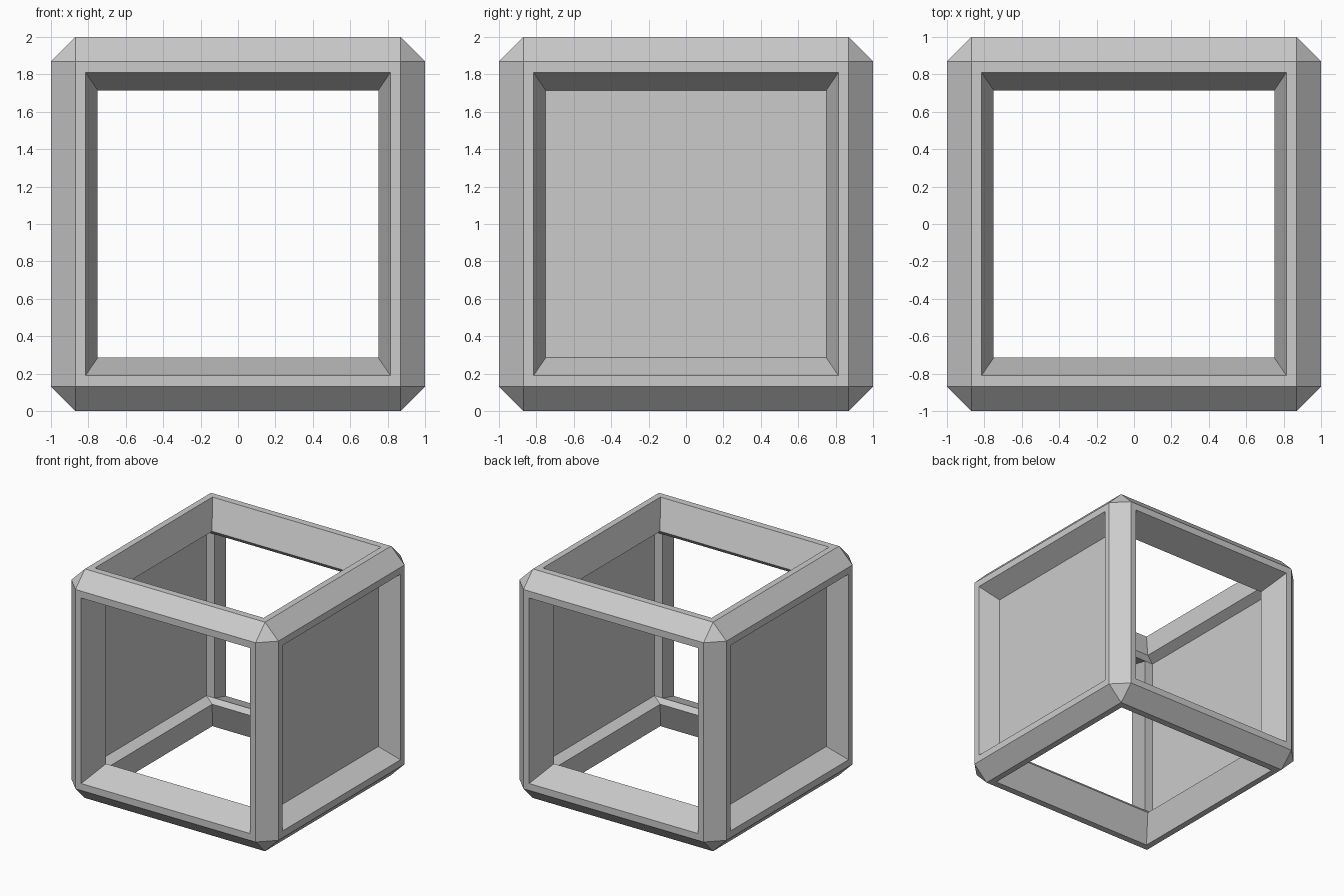
import bpy, bmesh
from itertools import product

if "Cube" in bpy.data.objects:
    bpy.data.objects.remove(bpy.data.objects["Cube"])

# Corner points in the positive octant, one per face axis (x, y, z)
RIM = [(1, .87, .87), (.87, 1, .87), (.87, .87, 1)]           # outer chamfer edge
LIP = [(1, .815, .81), (.815, 1, .81), (.815, .81, 1)]        # opening at the outer face
INNER = [(.83, .75, .715), (.75, .75, .715), (.75, .715, .755)]  # end of the tapered reveal
SIGNS = list(product((-1, 1), repeat=3))


def finish(bm, name):
    bmesh.ops.recalc_face_normals(bm, faces=bm.faces)
    me = bpy.data.meshes.new(name)
    bm.to_mesh(me)
    bm.free()
    ob = bpy.data.objects.new(name, me)
    ob.location.z = 1
    bpy.context.collection.objects.link(ob)
    return ob


def mirrored(bm, points):
    return {(i, s): bm.verts.new([p[n] * s[n] for n in range(3)])
            for i, p in enumerate(points) for s in SIGNS}


def around(axis, side):
    """Signs of the four corners of one cube face, in order."""
    out = []
    for a, b in ((-1, -1), (1, -1), (1, 1), (-1, 1)):
        s = [0, 0, 0]
        s[axis], s[(axis + 1) % 3], s[(axis + 2) % 3] = side, a, b
        out.append(tuple(s))
    return out


# Open cube frame with chamfered bars
bm = bmesh.new()
rim, lip, inner = (mirrored(bm, p) for p in (RIM, LIP, INNER))

# Flat borders and tapered reveals of the six openings
for axis, side in product(range(3), (-1, 1)):
    ring = around(axis, side)
    for outer_ring, inner_ring in ((rim, lip), (lip, inner)):
        for s, t in zip(ring, ring[1:] + ring[:1]):
            bm.faces.new((outer_ring[axis, s], outer_ring[axis, t],
                          inner_ring[axis, t], inner_ring[axis, s]))

# Chamfers along the twelve bars and at the eight corners, outside and inside
for shell in (rim, inner):
    for s in SIGNS:
        bm.faces.new([shell[i, s] for i in range(3)])
    for k in range(3):
        i, j = (k + 1) % 3, (k + 2) % 3
        for s in SIGNS:
            if s[k] < 0:
                t = tuple(1 if n == k else s[n] for n in range(3))
                bm.faces.new((shell[i, s], shell[j, s], shell[j, t], shell[i, t]))
finish(bm, "cube_frame")

# Thin recessed panels closing the left and right openings
for side, name in ((-1, "left_panel"), (1, "right_panel")):
    bm = bmesh.new()
    verts = [bm.verts.new([INNER[0][n] * s[n] for n in range(3)]) for s in around(0, side)]
    face = bm.faces.new(verts if side > 0 else verts[::-1])
    finish(bm, name)
